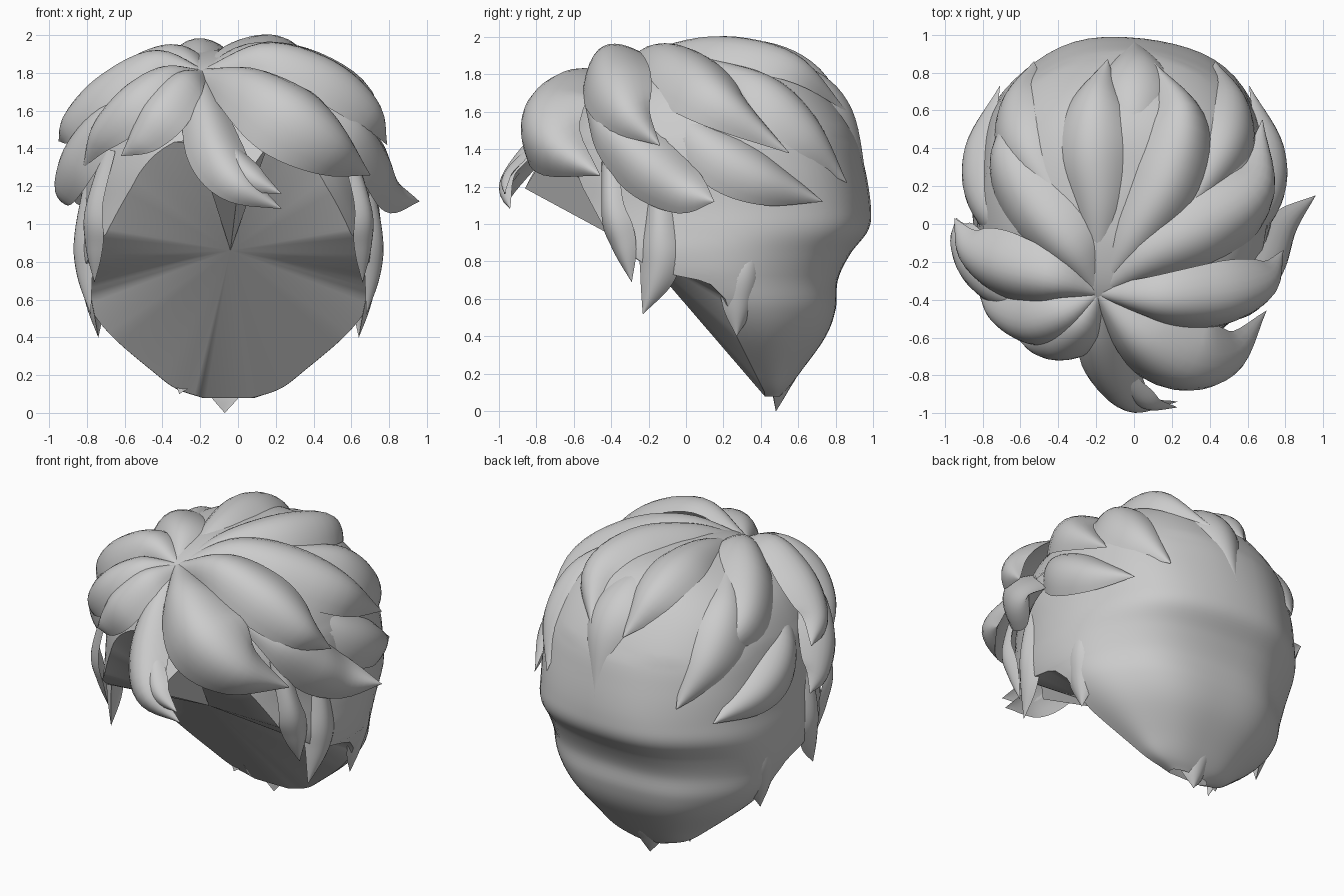
import bpy, math
from mathutils import Vector as V

if "Cube" in bpy.data.objects:
    bpy.data.objects.remove(bpy.data.objects["Cube"])

CX = -0.05
HEAD = V((CX, 0.08, 1.0))
P = (-0.19, -0.37, 1.81)   # crown whorl where the locks meet


def spline(pts, t):
    """Catmull-Rom through pts, t in 0..1"""
    pts = [V(p) for p in pts]
    f = t * (len(pts) - 1)
    i = min(int(f), len(pts) - 2)
    u = f - i
    b, c = pts[i], pts[i + 1]
    a = pts[i - 1] if i else b * 2 - c
    d = pts[i + 2] if i + 2 < len(pts) else c * 2 - b
    return 0.5 * (2 * b + (c - a) * u + (2 * a - 5 * b + 4 * c - d) * u * u
                  + (3 * b - a - 3 * c + d) * u ** 3)


def make(name, verts, faces, angle=50):
    me = bpy.data.meshes.new(name)
    me.from_pydata([tuple(v) for v in verts], [], faces)
    me.validate()
    ob = bpy.data.objects.new(name, me)
    bpy.context.collection.objects.link(ob)
    bpy.context.view_layer.objects.active = ob
    ob.select_set(True)
    bpy.ops.object.mode_set(mode='EDIT')
    bpy.ops.mesh.select_all(action='SELECT')
    bpy.ops.mesh.remove_doubles(threshold=0.0005)
    bpy.ops.mesh.normals_make_consistent(inside=False)
    bpy.ops.object.mode_set(mode='OBJECT')
    bpy.ops.object.shade_smooth_by_angle(angle=math.radians(angle))
    ob.select_set(False)
    return ob


def lock(name, pts, w, thick=0.42, root=0.2, n=22):
    """Leaf-shaped lock: domed outside, flat underside, pointed tip"""
    prof = [(root, 0, 0), (0.74, 0, 0), (1, 0, 0), (0.72, 0, 0), (0.01, 0, 0)]
    sec = [(-1 + 2 * k / 10, 1) for k in range(11)] + [(0.6 - 0.4 * k, -1) for k in range(4)]
    m, verts, faces = len(sec), [], []
    for j in range(n + 1):
        t = j / n
        p = spline(pts, t)
        tan = (spline(pts, min(1, t + .02)) - spline(pts, max(0, t - .02))).normalized()
        out = p - HEAD
        out = (out - tan * out.dot(tan)).normalized()
        side = tan.cross(out)
        r = w * max(0.005, spline(prof, t).x)
        for s, up in sec:
            h = thick * (1 - s * s) * (1 if up > 0 else -0.3) - 0.65 * thick - 0.28 * s * s
            verts.append(p + side * r * s + out * r * h)
    for j in range(n):
        for k in range(m):
            a, b = j * m + k, j * m + (k + 1) % m
            faces.append((a, b, b + m, a + m))
    faces += [tuple(range(m)), tuple(range(n * m, n * m + m))]
    return make(name, verts, faces)


def flip(pts):
    return [(2 * CX - x, y, z) for x, y, z in pts]


# Hair cap: stacked rounded sections, open toward the face
levels = [  # z, half width, front y, back y
    (1.93, .02, .1, .2), (1.91, .22, -.14, .45), (1.84, .44, -.36, .62), (1.7, .63, -.53, .76),
    (1.5, .74, -.65, .89), (1.3, .78, -.7, .95), (1.1, .79, -.71, .985), (.97, .805, -.7, .975),
    (.84, .81, -.68, .88), (.7, .79, -.6, .815), (.55, .73, -.43, .805), (.4, .61, -.2, .75),
    (.22, .4, .14, .62), (.13, .28, .3, .55), (.08, .14, .4, .5)]
rim = [(-1, .46), (.1, .42), (.4, .27), (.6, .21), (.69, .12), (.73, -.08), (.8, -.25), (.86, -.32),
       (.95, -.42), (1.2, -.55), (1.45, -.64), (1.5, -1), (3, -2)]
POW = 0.88   # below 1 squares the sections off a little


def rim_y(z):
    for (z0, y0), (z1, y1) in zip(rim, rim[1:]):
        if z <= z1:
            return y0 + (y1 - y0) * (z - z0) / (z1 - z0)


def spow(v):
    return math.copysign(abs(v) ** POW, v)


def level(t):
    a = spline([l[:3] for l in levels], t)
    b = spline([(l[3], 0, 0) for l in levels], t)
    return a.x, a.y, a.z, b.x


N, rows = 48, 84
verts, faces, edge = [], [], []
for r in range(rows + 1):
    z, w, f, b = level(r / rows)
    c, d = (f + b) / 2, (b - f) / 2
    q = max(-1, min(1, (c - rim_y(z)) / d))
    a0 = math.acos(math.copysign(abs(q) ** (1 / POW), q))
    if a0 > 0.02:
        edge.append(r)
    for k in range(N + 1):
        a = a0 + (2 * math.pi - 2 * a0) * k / N
        wave = 1 + 0.008 * math.sin(7 * a + 3 * z) * (z < 1.5)
        verts.append(V((CX + w * spow(math.sin(a)) * wave, c - d * spow(math.cos(a)) * wave, z)))
for r in range(rows):
    for k in range(N):
        a = r * (N + 1) + k
        faces.append((a, a + 1, a + N + 2, a + N + 1))
faces.append(tuple(range(N)))
# Face-side fan meeting at one point
mid = len(verts)
verts.append(V((-.04, -.25, .86)))
loop = [r * (N + 1) for r in edge] + [r * (N + 1) + N for r in reversed(edge)]
for a, b in zip(loop, loop[1:] + loop[:1]):
    faces.append((a, b, mid))
make("hair_cap", verts, faces, 35)

# Wedge under the fringe
make("fringe_underside", [(-.04, -.25, .86), (-.22, -.74, 1.42), (0, -.86, 1.19), (.16, -.72, 1.42), (-.05, -.6, 1.5)],
     [(0, 1, 2), (0, 2, 3), (1, 4, 2), (2, 4, 3), (0, 4, 1), (0, 3, 4)], 20)

# Top locks radiating from the crown
lock("right_top_lock", [P, (.15, -.43, 1.93), (.5, -.42, 1.82), (.73, -.33, 1.62), (.79, -.14, 1.42)], .2)
lock("right_upper_lock", [P, (.1, -.18, 1.93), (.43, -.02, 1.87), (.69, .2, 1.68), (.68, .55, 1.38)], .24)
lock("back_right_lock", [P, (0, -.08, 1.94), (.2, .25, 1.97), (.27, .6, 1.87), (.1, .86, 1.6)], .2)
lock("back_left_lock", [(-.19, -.25, 1.85), (-.2, .1, 1.94), (-.23, .42, 1.94), (-.21, .68, 1.83), (-.14, .87, 1.6)], .22)
lock("left_back_lock", [P, (-.36, -.13, 1.92), (-.57, .12, 1.84), (-.7, .4, 1.68), (-.6, .66, 1.45)], .22)
lock("left_top_lock", [P, (-.45, -.32, 1.89), (-.72, -.26, 1.75), (-.9, -.15, 1.57), (-.95, .03, 1.44)], .2)
lock("left_lower_lock", [(-.4, -.42, 1.72), (-.7, -.38, 1.6), (-.88, -.25, 1.4), (-.95, -.1, 1.22), (-.94, .03, 1.12)], .2)

# Front fringe
lock("left_fringe", [P, (-.38, -.5, 1.81), (-.58, -.56, 1.68), (-.75, -.48, 1.5), (-.82, -.36, 1.3)], .18)
lock("left_inner_fringe", [P, (-.3, -.55, 1.78), (-.43, -.66, 1.63), (-.53, -.66, 1.48), (-.62, -.6, 1.36)], .17)
lock("centre_fringe", [P, (-.19, -.62, 1.65), (-.13, -.84, 1.42), (0, -.98, 1.22), (.23, -.94, 1.08)], .15)
lock("centre_fringe_tip", [(-.1, -.72, 1.5), (-.02, -.88, 1.36), (.08, -.97, 1.25), (.23, -.97, 1.16)], .08)
lock("right_fringe", [P, (.04, -.64, 1.78), (.3, -.8, 1.63), (.54, -.74, 1.44), (.7, -.46, 1.26)], .26, .5)
lock("right_flick", [(.4, -.52, 1.65), (.64, -.42, 1.53), (.77, -.22, 1.34), (.84, -.02, 1.19), (.96, .15, 1.12)], .18)

# Lower ring of locks and sideburns on both sides
paired = {
    "side_back_lock": ([(.45, -.15, 1.7), (.72, .1, 1.46), (.77, .4, 1.27), (.61, .73, 1.12)], .18, .3),
    "rear_lock": ([(.3, .1, 1.88), (.5, .42, 1.76), (.54, .67, 1.52), (.43, .86, 1.22)], .2, .3),
    "sideburn": ([(.6, -.42, 1.4), (.69, -.41, 1.08), (.69, -.35, .88), (.66, -.29, .69)], .09, .6),
    "ear_front_spike": ([(.7, -.15, 1.25), (.75, -.15, .95), (.74, -.16, .74), (.68, -.23, .52)], .12, .5),
    "ear_back_spike": ([(.68, .38, 1.0), (.72, .34, .77), (.69, .3, .58), (.64, .27, .4)], .12, .4),
}
for name, (pts, w, root) in paired.items():
    lock("right_" + name, pts, w, .35, root)
    lock("left_" + name, flip(pts), w, .35, root)
lock("rear_centre_lock", [(0, .25, 1.89), (0, .62, 1.83), (.02, .86, 1.62), (0, .97, 1.2)], .22, .3)

# Nape points
lock("nape_centre", [(-.06, .66, .42), (-.07, .6, .25), (-.07, .53, .12), (-.07, .48, 0)], .13, .5, .3)
lock("nape_left", [(-.2, .56, .35), (-.26, .48, .24), (-.31, .4, .1)], .1, .5, .3)
lock("nape_right", [(.1, .56, .35), (.1, .48, .22), (.08, .42, .1)], .1, .5, .3)
